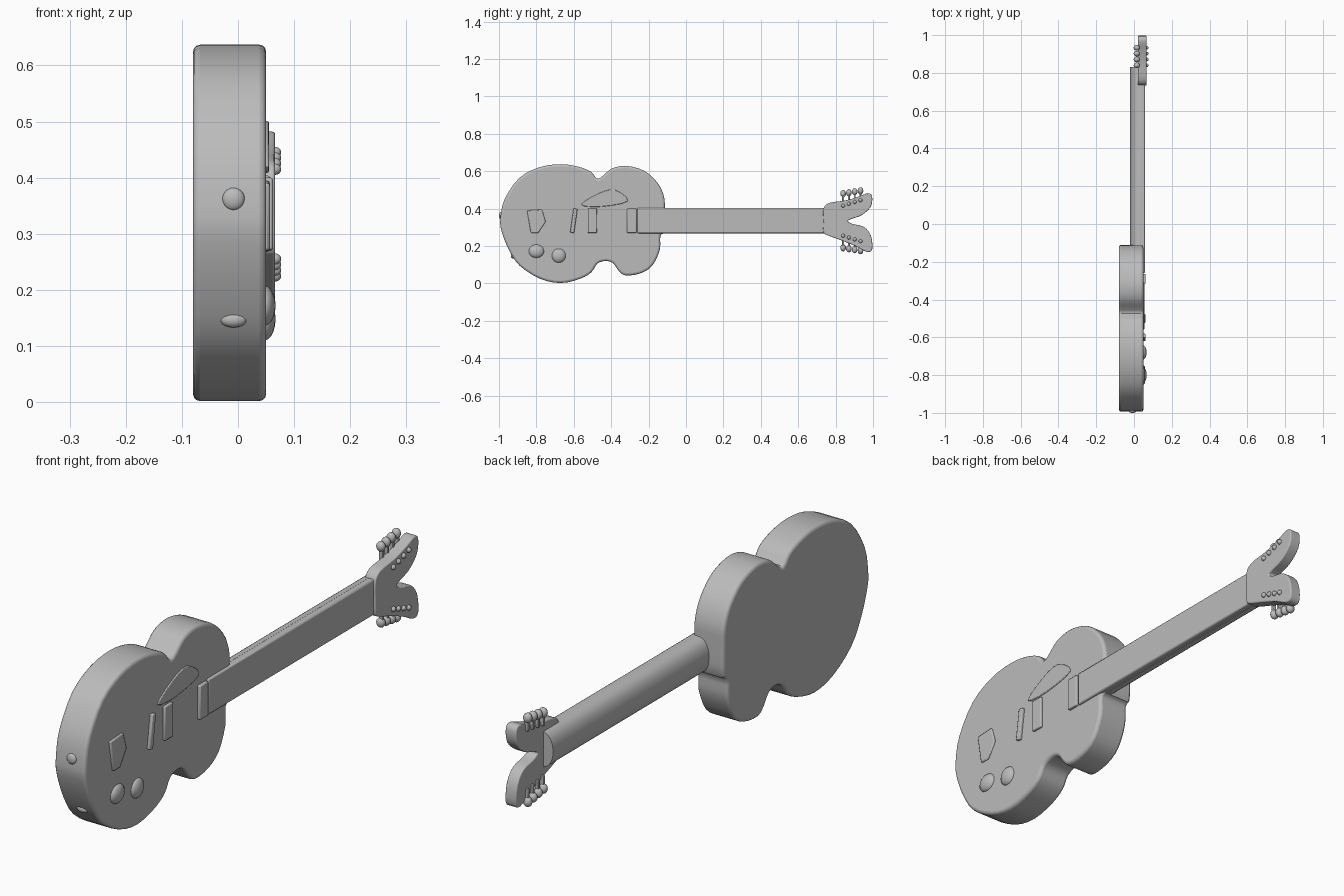
import bpy, bmesh, math
from mathutils import Vector

if "Cube" in bpy.data.objects:
    bpy.data.objects.remove(bpy.data.objects["Cube"])

grey = bpy.data.materials.new("plain grey")
grey.diffuse_color = (0.5, 0.5, 0.5, 1)
grey.use_nodes = True
grey.node_tree.nodes["Principled BSDF"].inputs["Base Color"].default_value = grey.diffuse_color


def finish(name, bm, angle=40, bevel=0.0, segments=3):
    bmesh.ops.recalc_face_normals(bm, faces=bm.faces)
    me = bpy.data.meshes.new(name)
    bm.to_mesh(me)
    bm.free()
    me.materials.append(grey)
    ob = bpy.data.objects.new(name, me)
    bpy.context.collection.objects.link(ob)
    if bevel:
        mod = ob.modifiers.new("rounded_edge", 'BEVEL')
        mod.width, mod.segments = bevel, segments
        mod.limit_method, mod.angle_limit = 'ANGLE', math.radians(60)
    bpy.ops.object.select_all(action='DESELECT')
    ob.select_set(True)
    bpy.context.view_layer.objects.active = ob
    bpy.ops.object.shade_smooth_by_angle(angle=math.radians(angle))
    return ob


def smooth_loop(pts, steps=3):
    """Closed spline through the (y, z) points."""
    out, n = [], len(pts)
    for i in range(n):
        a, b, c, d = (Vector(pts[(i + k) % n]) for k in (-1, 0, 1, 2))
        for s in range(steps):
            t = s / steps
            out.append(0.5 * (2 * b + (c - a) * t + (2 * a - 5 * b + 4 * c - d) * t * t
                              + (3 * b - a - 3 * c + d) * t ** 3))
    return out


def slab(name, outline, x0, x1, bevel=0.0, segments=3):
    """Flat plate: a (y, z) outline given thickness along x."""
    bm = bmesh.new()
    face = bm.faces.new([bm.verts.new((x0, p[0], p[1])) for p in outline])
    ext = bmesh.ops.extrude_face_region(bm, geom=[face])
    verts = [g for g in ext["geom"] if isinstance(g, bmesh.types.BMVert)]
    bmesh.ops.translate(bm, verts=verts, vec=(x1 - x0, 0, 0))
    return finish(name, bm, 40, bevel, segments)


def bar(name, y, z, length, width, tilt, x0, x1, bevel=0.004):
    """Rectangular plate centred at (y, z), turned by tilt degrees."""
    c, s = math.cos(math.radians(tilt)), math.sin(math.radians(tilt))
    pts = [(y + a * c - b * s, z + a * s + b * c) for a, b in
           ((-length / 2, -width / 2), (length / 2, -width / 2),
            (length / 2, width / 2), (-length / 2, width / 2))]
    return slab(name, pts, x0, x1, bevel, 2)


def blob(name, centre, radii):
    bm = bmesh.new()
    bmesh.ops.create_uvsphere(bm, u_segments=16, v_segments=10, radius=1)
    bmesh.ops.scale(bm, vec=radii, verts=bm.verts)
    bmesh.ops.translate(bm, vec=centre, verts=bm.verts)
    return finish(name, bm, 60)


# Hollow-style body with two waists and a cutaway under the neck
body = [(-.992, .35), (-.97, .45), (-.89, .565), (-.78, .622), (-.67, .637), (-.58, .625),
        (-.51, .598), (-.475, .56), (-.445, .575), (-.395, .615), (-.315, .628), (-.22, .6),
        (-.15, .535), (-.118, .465), (-.113, .4), (-.113, .28), (-.137, .255), (-.14, .18),
        (-.18, .095), (-.245, .053), (-.325, .043), (-.362, .07), (-.39, .108), (-.43, .12),
        (-.475, .105), (-.505, .06), (-.565, .025), (-.67, .002), (-.78, .025), (-.89, .095),
        (-.95, .185), (-.988, .285)]
slab("body", smooth_loop(body), -.08, .05, .012)

# Neck with a rounded back
bm = bmesh.new()
ring = [(.035 - .055 * math.sin(math.pi * i / 16) ** .8, .335 + .069 * math.cos(math.pi * i / 16))
        for i in range(17)]
face = bm.faces.new([bm.verts.new((x, -.15, z)) for x, z in ring])
ext = bmesh.ops.extrude_face_region(bm, geom=[face])
bmesh.ops.translate(bm, vec=(0, .98, 0),
                    verts=[g for g in ext["geom"] if isinstance(g, bmesh.types.BMVert)])
finish("neck", bm, 40)

# Fretboard running onto the body
slab("fretboard", [(-.26, .268), (.76, .268), (.76, .404), (-.26, .404)], .03, .058, .006, 2)

# Split headstock
head = [(.735, .335), (.735, .4), (.765, .43), (.85, .443), (.92, .463), (.972, .482), (.995, .465),
        (.988, .41), (.94, .365), (.885, .345), (.865, .333), (.89, .318), (.95, .303),
        (.988, .257), (.996, .185), (.968, .168), (.905, .2), (.825, .232), (.755, .258), (.735, .275)]
slab("headstock", smooth_loop(head), .02, .066, .01)

# Tuners: knob, stem and string post on both edges of the headstock
for side in (-1, 1):
    for i in range(4):
        y = .84 + .031 * i
        edge = .105 + (.03 * i / 3)
        tag = ("lower", "upper")[side > 0] + "_" + str(i + 1)
        z_knob = .335 + side * (edge + .04 - (.015 * i / 3))
        blob("tuner_knob_" + tag, (.015, y, z_knob), (.017, .015, .019))
        bar("tuner_stem_" + tag, y, z_knob - side * .025, .01, .05, 0, .01, .026, .002)
        blob("string_post_" + tag, (.066, y, .335 + side * (edge - .025)), (.011, .01, .01))

# Raised hardware on the top of the body
bar("neck_pickup", -.29, .335, .05, .13, 0, .045, .062)
bar("bridge_pickup", -.5, .335, .05, .13, 0, .045, .06)
bar("bridge", -.6, .335, .022, .13, -8, .045, .062)
slab("tailpiece", [(-.85, .39), (-.83, .27), (-.79, .27), (-.75, .33), (-.77, .395)],
     .045, .057, .005, 2)
slab("pickguard", smooth_loop([(-.56, .42), (-.47, .48), (-.38, .5), (-.31, .44), (-.45, .41)]),
     .045, .055, .003, 2)

# Control knobs and pins on the rim
blob("volume_knob", (.047, -.8, .172), (.02, .042, .036))
blob("tone_knob", (.047, -.68, .148), (.02, .038, .038))
blob("strap_pin", (-.008, -.99, .362), (.02, .01, .02))
blob("cable_socket", (-.008, -.925, .147), (.024, .012, .014))
